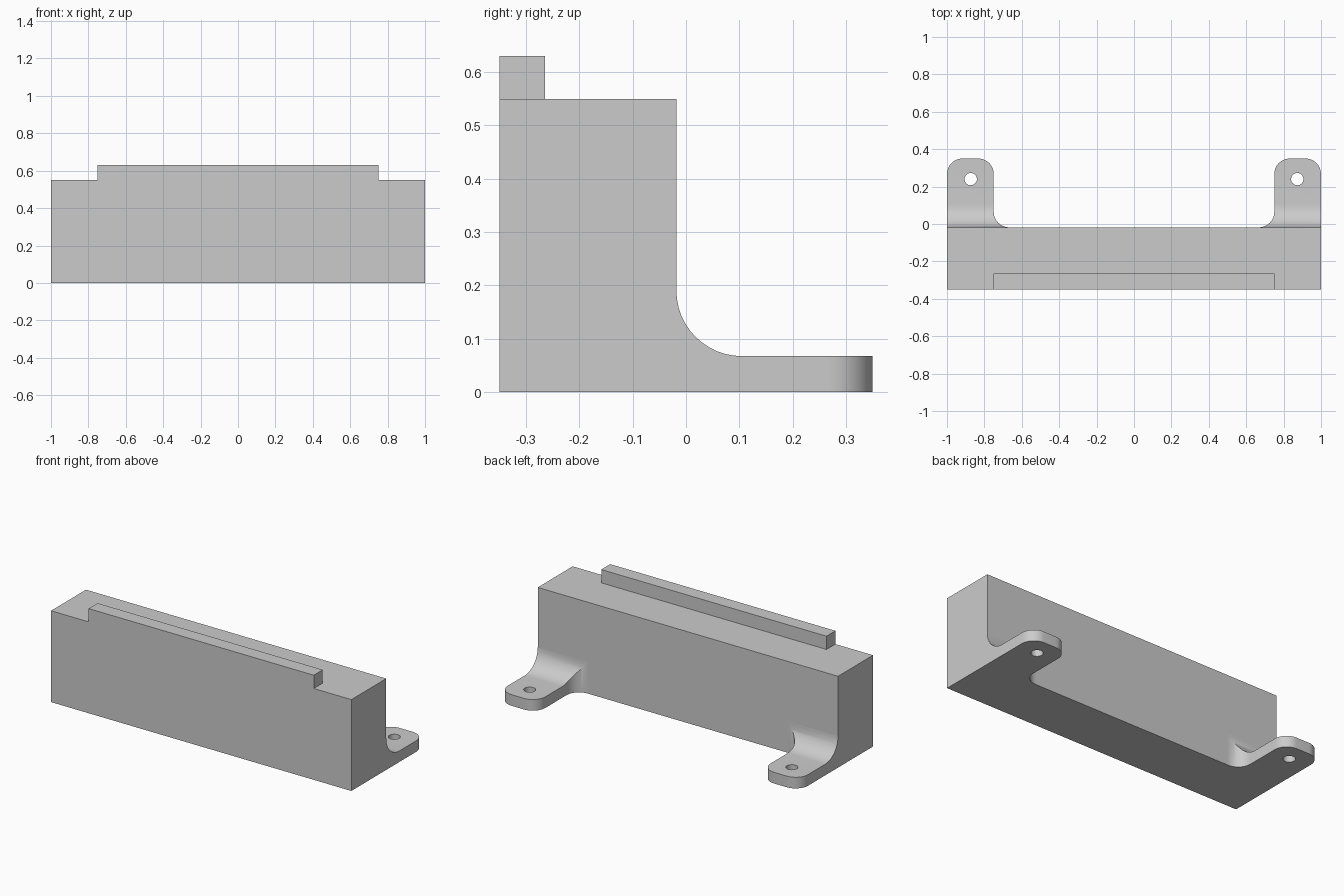
import bpy
import bmesh
from math import cos, sin, radians
from mathutils import Vector

if "Cube" in bpy.data.objects:
    bpy.data.objects.remove(bpy.data.objects["Cube"], do_unlink=True)

grey = bpy.data.materials.new("plain_grey")
grey.use_nodes = True
grey.diffuse_color = (0.6, 0.6, 0.6, 1)
grey.node_tree.nodes["Principled BSDF"].inputs["Base Color"].default_value = (0.6, 0.6, 0.6, 1)

BACK = -0.018      # rear face of the block
DEPTH = 0.35       # half of the overall depth
TAB = 0.067        # tab thickness
ROUND = 0.083      # plan corner radius
FILLET = 0.123     # fillet between tab and block


def prism(name, points, offset):
    """Extrude a closed outline of 3D points along offset."""
    bm = bmesh.new()
    face = bm.faces.new([bm.verts.new(p) for p in points])
    result = bmesh.ops.extrude_face_region(bm, geom=[face])
    moved = [g for g in result["geom"] if isinstance(g, bmesh.types.BMVert)]
    bmesh.ops.translate(bm, verts=moved, vec=Vector(offset))
    bmesh.ops.recalc_face_normals(bm, faces=bm.faces)
    mesh = bpy.data.meshes.new(name)
    bm.to_mesh(mesh)
    bm.free()
    mesh.materials.append(grey)
    obj = bpy.data.objects.new(name, mesh)
    bpy.context.collection.objects.link(obj)
    return obj


def box(name, x, y0, y1, z0, z1):
    outline = [(-x, y0, z0), (x, y0, z0), (x, y1, z0), (-x, y1, z0)]
    return prism(name, outline, (0, 0, z1 - z0))


def arc(cx, cy, r, start, end, steps=12):
    angles = [radians(start + (end - start) * i / steps) for i in range(steps + 1)]
    return [(cx + r * cos(a), cy + r * sin(a)) for a in angles]


def activate(obj):
    bpy.ops.object.select_all(action="DESELECT")
    obj.select_set(True)
    bpy.context.view_layer.objects.active = obj


def cut(obj, cutter, operation):
    cutter.hide_render = True
    mod = obj.modifiers.new("cut", "BOOLEAN")
    mod.operation, mod.solver, mod.object = operation, "EXACT", cutter
    activate(obj)
    bpy.ops.object.modifier_apply(modifier=mod.name)
    bpy.data.objects.remove(cutter, do_unlink=True)


# Main block and the raised rail along its front edge
box("main_block", 1, -DEPTH, BACK, 0, 0.55)
box("top_rail", 0.75, -DEPTH, -0.265, 0.55, 0.63)

# Bracket side profile with its concave fillet
side = [(BACK, 0)] + arc(BACK + FILLET, TAB + FILLET, FILLET, 180, 270)
side += [(0.4, TAB), (0.4, 0)]
brackets = prism("mounting_brackets", [(0.6, y, z) for y, z in side], (0.45, 0, 0))

# Plan outline: rounded tab end and a flared inner root
inner = 0.75
plan = [(1, -0.06)]
plan += arc(1 - ROUND, DEPTH - ROUND, ROUND, 0, 90)
plan += arc(inner + ROUND, DEPTH - ROUND, ROUND, 90, 180)
plan += arc(inner - ROUND, BACK + ROUND, ROUND, 0, -90)
plan += [(inner - ROUND, -0.06)]
cut(brackets, prism("plan_cutter", [(x, y, -0.05) for x, y in plan], (0, 0, 0.35)), "INTERSECT")

# Screw hole
hole = arc(0.873, 0.24, 0.033, 0, 360, 32)[:-1]
cut(brackets, prism("hole_cutter", [(x, y, -0.05) for x, y in hole], (0, 0, 0.2)), "DIFFERENCE")

# Matching bracket on the other side
mirror = brackets.modifiers.new("mirror", "MIRROR")
mirror.use_mirror_merge = False
activate(brackets)
bpy.ops.object.modifier_apply(modifier=mirror.name)
bpy.ops.object.shade_smooth_by_angle(angle=radians(30))
